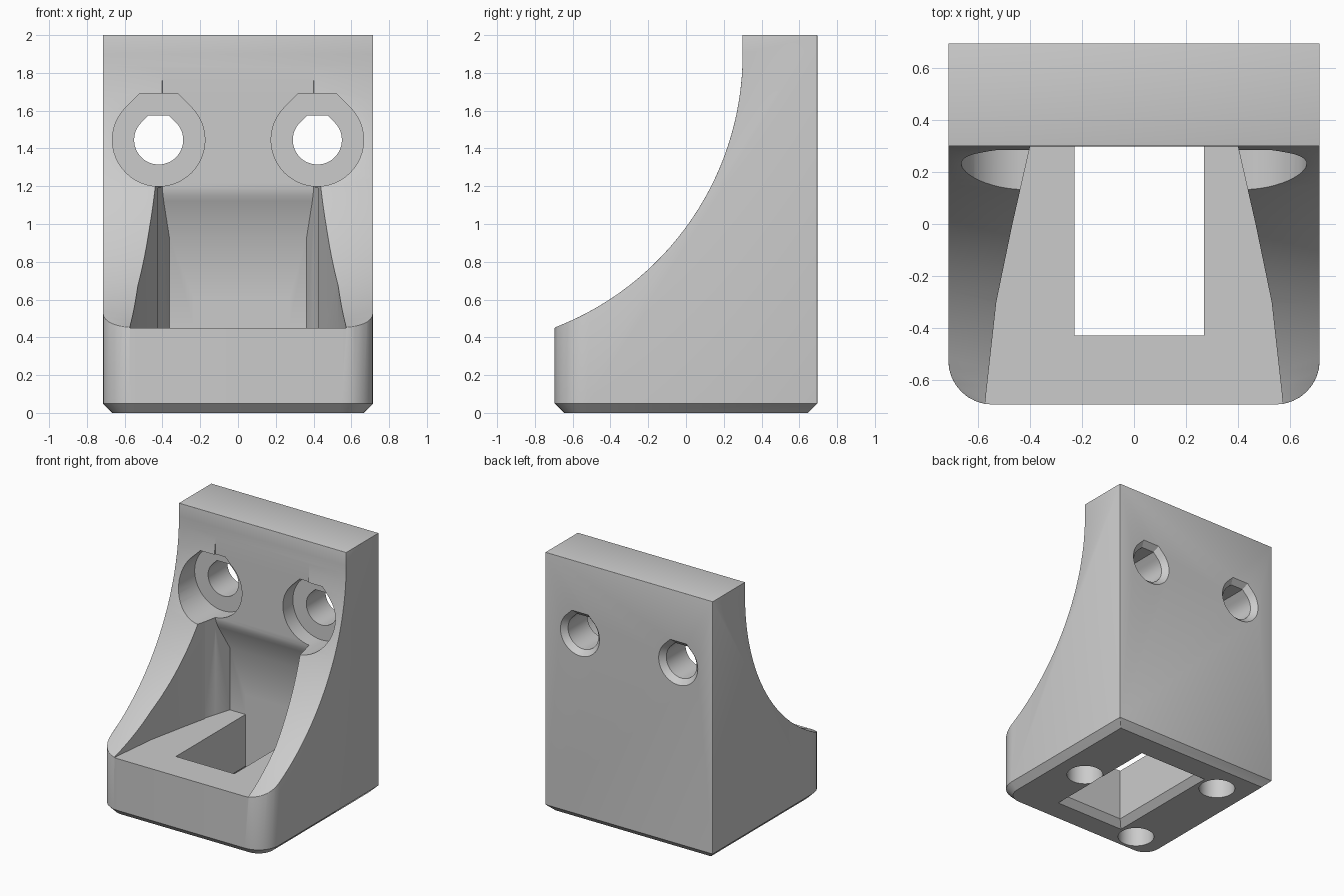
import bpy, bmesh
from math import sin, cos, radians, pi

cube = bpy.data.objects.get("Cube")
if cube:
    bpy.data.objects.remove(cube, do_unlink=True)

grey = bpy.data.materials.new("plain_grey")
grey.use_nodes = True
COLOUR = (0.6, 0.6, 0.6, 1)
grey.diffuse_color = COLOUR
bsdf = next(n for n in grey.node_tree.nodes if n.type == 'BSDF_PRINCIPLED')
bsdf.inputs["Base Color"].default_value = COLOUR


def loft(name, rings):
    """Solid through matching rings of points, capped at both ends."""
    bm = bmesh.new()
    rows = [[bm.verts.new(p) for p in ring] for ring in rings]
    n = len(rows[0])
    for a, b in zip(rows, rows[1:]):
        for i in range(n):
            j = (i + 1) % n
            bm.faces.new((a[i], a[j], b[j], b[i]))
    bm.faces.new(rows[0])
    bm.faces.new(rows[-1])
    bmesh.ops.recalc_face_normals(bm, faces=bm.faces)
    mesh = bpy.data.meshes.new(name)
    bm.to_mesh(mesh)
    bm.free()
    mesh.materials.append(grey)
    obj = bpy.data.objects.new(name, mesh)
    bpy.context.collection.objects.link(obj)
    return obj


def apply(mod):
    bpy.context.view_layer.objects.active = body
    bpy.ops.object.modifier_apply(modifier=mod.name)


def cut(cutter):
    cutter.hide_render = True
    mod = body.modifiers.new("cut", 'BOOLEAN')
    mod.operation, mod.solver, mod.object = 'DIFFERENCE', 'EXACT', cutter
    apply(mod)
    bpy.data.objects.remove(cutter, do_unlink=True)


def outline(inset, z):
    """Plan of the bracket: square at the back, rounded at the front."""
    w, d, r = 0.715 - inset, 0.695 - inset, 0.17 - inset
    pts = [(w, d, z), (-w, d, z)]
    for side, start in ((-1, 180), (1, 270)):
        for i in range(9):
            a = radians(start + i * 90 / 8)
            pts.append((side * (w - r) + r * cos(a), r - d + r * sin(a), z))
    return pts


def rect(x0, x1, y0, y1, z):
    return [(x0, y0, z), (x1, y0, z), (x1, y1, z), (x0, y1, z)]


def teardrop(x, y, r):
    """Circle whose top is squared off with two slopes and a flat."""
    pts = []
    for i in range(37):
        a = radians(135 + i * 270 / 36)
        pts.append((x + r * cos(a), y, 1.445 + r * sin(a)))
    k = r * (2 ** 0.5 - 1)
    return pts + [(x + k, y, 1.445 + r), (x - k, y, 1.445 + r)]


# Body with chamfered foot
body = loft("bracket", [outline(0.05, 0), outline(0, 0.05), outline(0, 2)])

# Concave front scoop
scoop = [(-1.251 + 1.551 * cos(radians(a)), 1.9 + 1.551 * sin(radians(a)))
         for a in [-73 * i / 32 for i in range(33)]]
scoop += [(-1.2, 0.42), (-1.2, 2.2), (0.3, 2.2)]
cut(loft("scoop_cutter", [[(x, y, z) for y, z in scoop] for x in (-1, 1)]))

# Softened outer edges
soft = body.modifiers.new("soft", 'BEVEL')
soft.width, soft.segments = 0.025, 3
soft.limit_method, soft.angle_limit = 'ANGLE', radians(50)
apply(soft)

# Tapering pocket between the side ribs
side = [(0.58, -0.8), (0.57, -0.66), (0.53, -0.3), (0.468, 0), (0.40, 0.298)]
plan = side + [(-x, y) for x, y in reversed(side)]
cut(loft("pocket_cutter", [[(x, y, z) for x, y in plan] for z in (0.45, 1.95)]))

# Deep recess at the back of the pocket, with a sloping roof and rounded lip
roof = [(0.2, 0.45), (0.42, 0.45), (0.42, 0.93), (0.32, 1.12), (0.308, 1.15),
        (0.296, 1.19), (0.2, 1.19)]
cut(loft("recess_cutter", [[(s * (0.40 + (0.298 - y) * 0.3), y, z)
                            for y, z in roof] for s in (-1, 1)]))

# Slot through the floor, flared at the underside
cut(loft("slot_cutter", [rect(-0.28, 0.32, -0.48, 0.47, -0.005),
                         rect(-0.23, 0.27, -0.43, 0.42, 0.05),
                         rect(-0.23, 0.27, -0.43, 0.42, 0.6)]))

# Screw holes: counterbore, bore and flare at the back
for x in (-0.42, 0.42):
    cut(loft("screw_cutter", [teardrop(x, -0.5, 0.245), teardrop(x, 0.42, 0.245),
                              teardrop(x, 0.42, 0.13), teardrop(x, 0.655, 0.13),
                              teardrop(x, 0.70, 0.172)]))

# Blind round holes in the underside
for x, y in ((0.43, -0.04), (-0.43, 0.42), (-0.43, -0.49)):
    ring = [(x + 0.13 * cos(i * pi / 20), y + 0.13 * sin(i * pi / 20)) for i in range(40)]
    cut(loft("foot_cutter", [[(u, v, z) for u, v in ring] for z in (-0.1, 0.25)]))

# Smooth shading with crisp edges
bpy.ops.object.select_all(action='DESELECT')
body.select_set(True)
bpy.context.view_layer.objects.active = body
bpy.ops.object.shade_smooth_by_angle(angle=radians(32))
